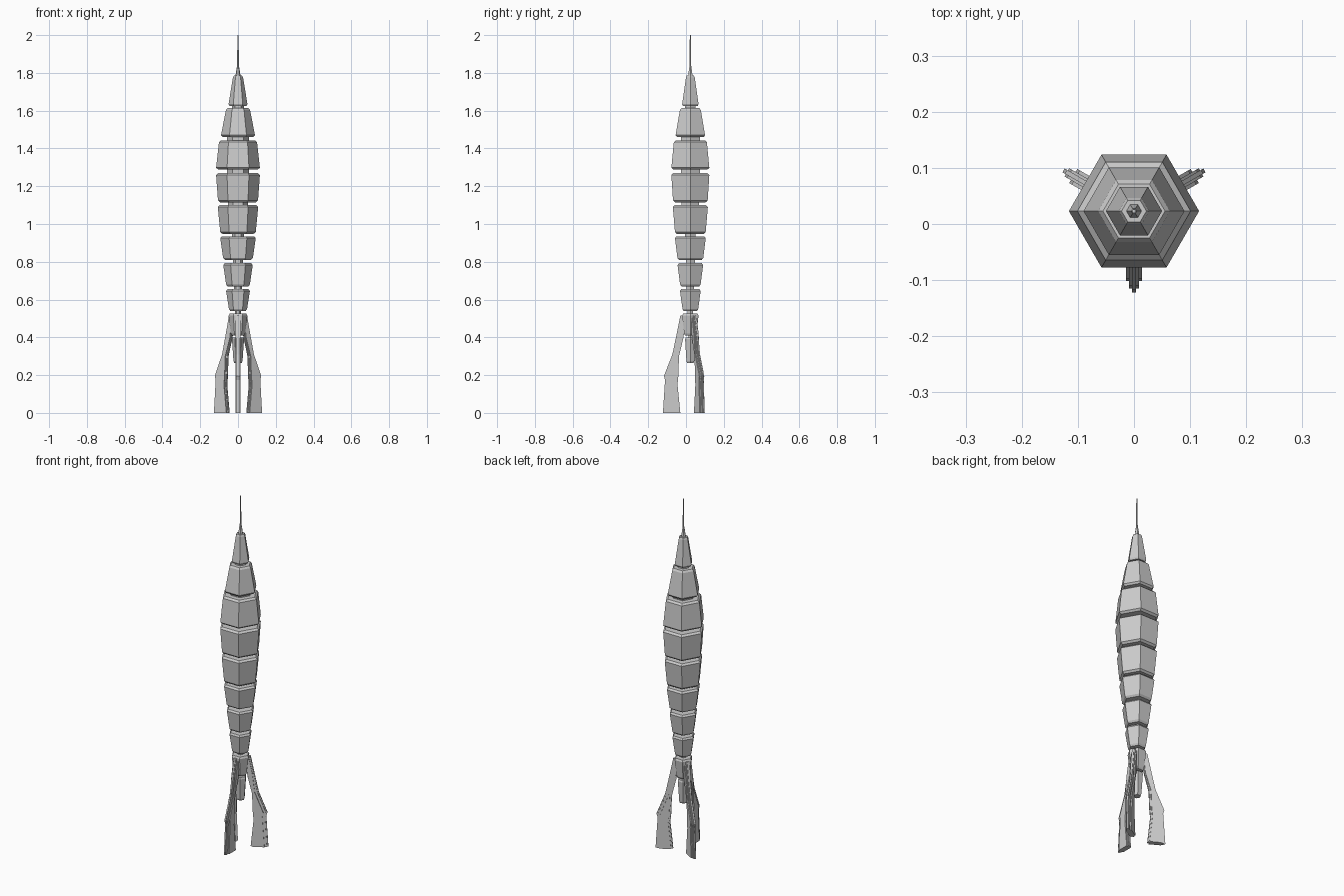
import bpy, bmesh
from math import cos, sin, pi, radians
from mathutils import Matrix

if "Cube" in bpy.data.objects:
    bpy.data.objects.remove(bpy.data.objects["Cube"])

CY = 0.023  # the hexagonal body sits slightly behind the origin


def finish(name, bm):
    bmesh.ops.recalc_face_normals(bm, faces=bm.faces)
    me = bpy.data.meshes.new(name)
    bm.to_mesh(me)
    bm.free()
    ob = bpy.data.objects.new(name, me)
    bpy.context.collection.objects.link(ob)
    return ob


def hex_lathe(name, profile):
    """Six-sided solid from a list of (radius, z)."""
    bm = bmesh.new()
    rings = [[bm.verts.new((r * cos(i * pi / 3), CY + r * sin(i * pi / 3), z))
              for i in range(6)] for r, z in profile]
    for a, b in zip(rings, rings[1:]):
        for i in range(6):
            j = (i + 1) % 6
            bm.faces.new((a[i], a[j], b[j], b[i]))
    bm.faces.new(rings[0])
    bm.faces.new(rings[-1])
    return finish(name, bm)


# Hull segments: bottom z, bottom radius, top z, top radius
segments = [
    (0.265, 0.024, 0.400, 0.032), (0.410, 0.038, 0.525, 0.050),
    (0.540, 0.048, 0.655, 0.063), (0.670, 0.063, 0.793, 0.078),
    (0.810, 0.079, 0.935, 0.094), (0.948, 0.094, 1.100, 0.107),
    (1.115, 0.106, 1.270, 0.116), (1.288, 0.116, 1.443, 0.101),
    (1.460, 0.090, 1.613, 0.064), (1.625, 0.050, 1.785, 0.027),
]
for n, (z0, r0, z1, r1) in enumerate(segments, 1):
    c = 0.1 * (r0 + r1) / 2 + 0.001   # chamfer inset
    h = 0.010                         # chamfer height
    hex_lathe(f"hull_segment_{n}", [(r0 - c, z0), (r0, z0 + h),
                                    (r1, z1 - h), (r1 - c, z1)])

# Connectors in the gaps between segments
for n, (a, b) in enumerate(zip(segments, segments[1:]), 1):
    r = min(a[3], b[1]) * (0.35 if n < 6 else 0.5 if n < 8 else 0.65)
    hex_lathe(f"connector_{n}", [(r, a[2] - 0.02), (r, b[0] + 0.02)])

# Nose and antenna
hex_lathe("nose", [(0.015, 1.775), (0.005, 1.84)])
hex_lathe("antenna", [(0.0045, 1.83), (0.0035, 2.0)])

# Three legs, each of stacked plates: outer and inner edge as (radius, z)
outer = [(0.145, 0), (0.134, 0.175), (0.140, 0.195), (0.095, 0.31),
         (0.072, 0.42), (0.053, 0.515)]
inner = [(0.026, 0.515), (0.036, 0.40), (0.060, 0.30), (0.064, 0.19),
         (0.068, 0.15), (0.053, 0)]
plates = [(0.004, 0.0), (0.0085, 0.007), (0.0145, 0.020)]  # half width, inset
for n, deg in enumerate((270, 30, 150), 1):
    bm = bmesh.new()
    for w, inset in plates:
        pts = []
        for i, (r, z) in enumerate(outer):
            pts.append((r - inset * (0.5 if i > 3 else 1), z))
        for i, (r, z) in enumerate(inner):
            pts.append((r + inset * (0.25 if i < 2 else 0.5), z))
        sides = [[bm.verts.new((r, s * w, z)) for r, z in pts] for s in (-1, 1)]
        # side faces as quad strips between outer and inner edges
        for v in sides:
            for i in range(5):
                bm.faces.new((v[i], v[i + 1], v[10 - i], v[11 - i]))
        for i in range(12):
            j = (i + 1) % 12
            bm.faces.new((sides[0][i], sides[0][j], sides[1][j], sides[1][i]))
    bm.transform(Matrix.Translation((0, CY, 0)) @ Matrix.Rotation(radians(deg), 4, 'Z'))
    finish(f"leg_{n}", bm)
